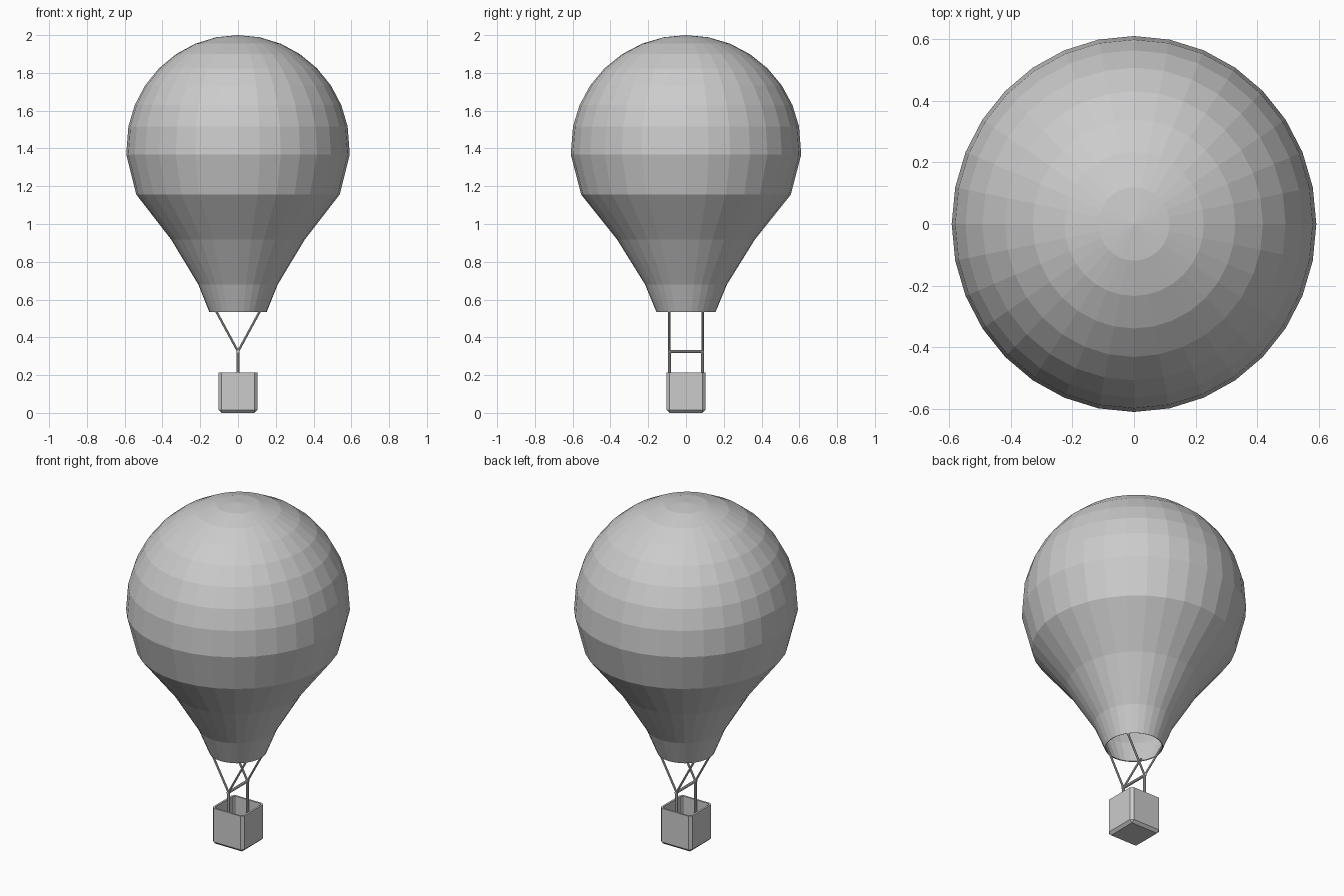
import bpy, bmesh, math
from mathutils import Vector

if "Cube" in bpy.data.objects:
    bpy.data.objects.remove(bpy.data.objects["Cube"])


def finish(name, bm):
    bmesh.ops.recalc_face_normals(bm, faces=bm.faces)
    mesh = bpy.data.meshes.new(name)
    bm.to_mesh(mesh)
    bm.free()
    ob = bpy.data.objects.new(name, mesh)
    bpy.context.collection.objects.link(ob)
    return ob


def solidify(ob, thickness):
    m = ob.modifiers.new("thickness", 'SOLIDIFY')
    m.thickness = thickness
    m.offset = -1
    m.use_even_offset = True


def rod(name, a, b, radius, sides=8):
    a, b = Vector(a), Vector(b)
    bm = bmesh.new()
    bmesh.ops.create_cone(bm, cap_ends=True, segments=sides, radius1=radius,
                          radius2=radius, depth=(b - a).length)
    ob = finish(name, bm)
    ob.location = (a + b) / 2
    ob.rotation_mode = 'QUATERNION'
    ob.rotation_quaternion = (b - a).to_track_quat('Z', 'Y')
    return ob


# Envelope: faceted half sphere on top, stretched taper below, open mouth
R, SEG, SX = 0.61, 32, 0.97
profile = [(R * math.sin(math.radians(11.25 * i)),
            1.4 + 0.6 * math.cos(math.radians(11.25 * i))) for i in range(1, 8)]
profile += [(0.61, 1.368), (0.555, 1.156), (0.365, 0.918), (0.217, 0.68), (0.157, 0.535)]
bm = bmesh.new()
rings = [[bm.verts.new((SX * r * math.cos(2 * math.pi * k / SEG),
                        r * math.sin(2 * math.pi * k / SEG), z))
          for k in range(SEG)] for r, z in profile]
top = bm.verts.new((0, 0, 2.0))
for k in range(SEG):
    n = (k + 1) % SEG
    bm.faces.new((top, rings[0][k], rings[0][n]))
    for u, v in zip(rings, rings[1:]):
        bm.faces.new((u[k], v[k], v[n], u[n]))
solidify(finish("envelope", bm), 0.005)

# Basket: open box with chamfered corners and bottom
bm = bmesh.new()
bmesh.ops.create_cube(bm, size=1)
for v in bm.verts:
    v.co = (v.co.x * 0.204, v.co.y * 0.204, (v.co.z + 0.5) * 0.213)
edges = [e for e in bm.edges if min(v.co.z for v in e.verts) < 0.01]
bmesh.ops.bevel(bm, geom=edges, offset=0.015, segments=1, affect='EDGES')
bm.normal_update()
bmesh.ops.delete(bm, geom=[f for f in bm.faces if f.normal.z > 0.9], context='FACES')
solidify(finish("basket", bm), 0.011)

# Posts and crossbar over the basket, ropes up to the envelope mouth
for y, side in ((-0.088, "front"), (0.088, "back")):
    rod(side + "_post", (0, y, 0.01), (0, y, 0.328), 0.008)
    for s, hand in ((-1, "left"), (1, "right")):
        rod(f"{side}_{hand}_rope", (0, y, 0.325), (s * 0.122, y, 0.55), 0.006)
rod("crossbar", (0, -0.096, 0.325), (0, 0.096, 0.325), 0.008)
